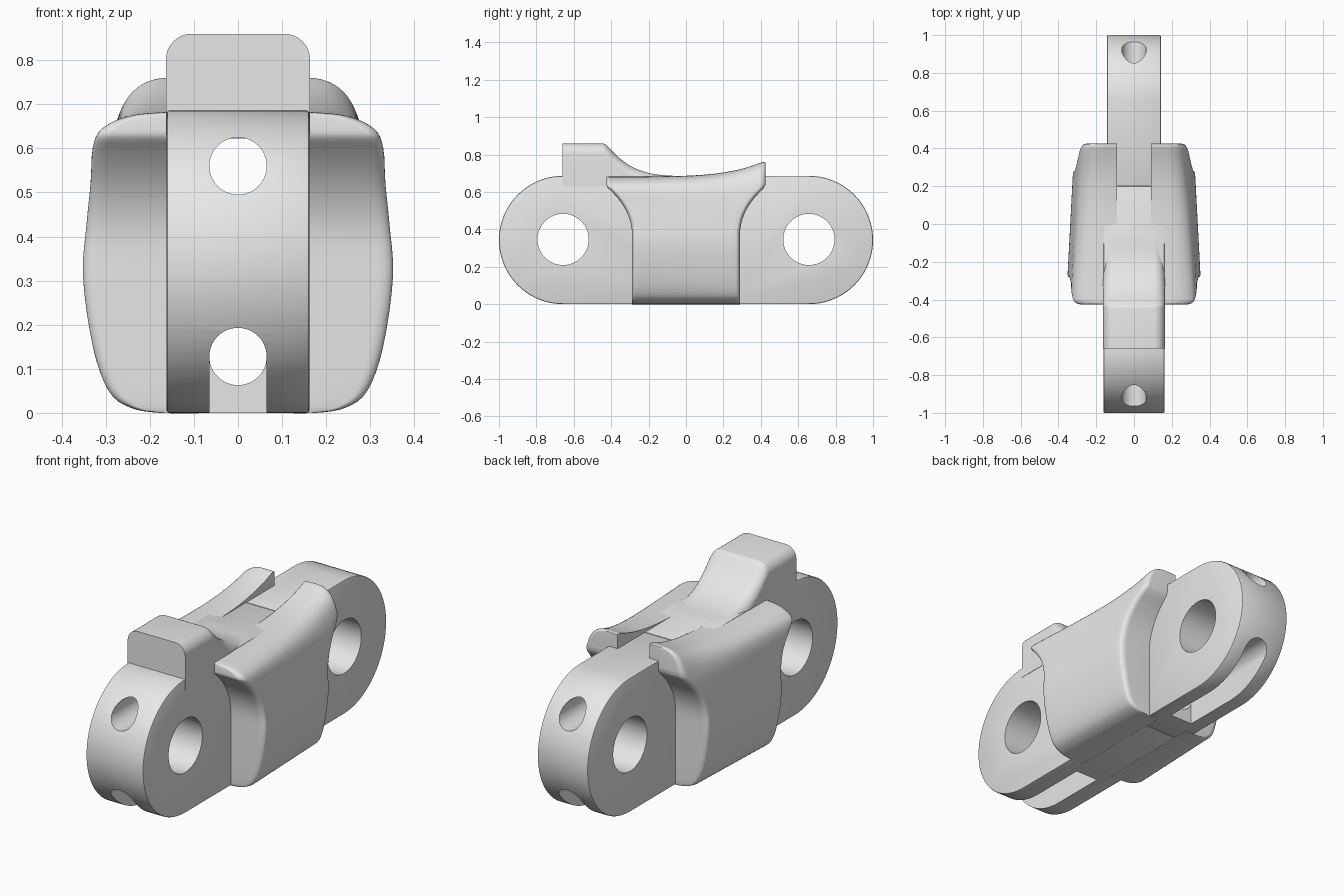
import bpy, bmesh, math
from math import sin, cos, pi

cube = bpy.data.objects.get("Cube")
if cube:
    bpy.data.objects.remove(cube)

steel = bpy.data.materials.new("plain grey")
steel.use_nodes = True
steel.diffuse_color = (0.8, 0.8, 0.8, 1)
steel.node_tree.nodes["Principled BSDF"].inputs["Base Color"].default_value = (0.8, 0.8, 0.8, 1)

R = 0.343          # end radius of the link
PIN_Y = 0.657      # pin bore distance from the middle


def make(name, bm):
    bmesh.ops.remove_doubles(bm, verts=bm.verts, dist=0.0002)
    bmesh.ops.recalc_face_normals(bm, faces=bm.faces)
    mesh = bpy.data.meshes.new(name)
    bm.to_mesh(mesh)
    bm.free()
    mesh.materials.append(steel)
    ob = bpy.data.objects.new(name, mesh)
    bpy.context.collection.objects.link(ob)
    return ob


def activate(ob):
    bpy.ops.object.select_all(action='DESELECT')
    ob.select_set(True)
    bpy.context.view_layer.objects.active = ob


def smooth(ob, angle=32):
    activate(ob)
    bpy.ops.object.shade_smooth_by_angle(angle=math.radians(angle))


def prism(name, outline, axis, lo, hi):
    """Extrude a closed outline along x (outline y,z) or along y (outline x,z)."""
    bm = bmesh.new()
    put = (lambda p, d: (d, *p)) if axis == 'x' else (lambda p, d: (p[0], d, p[1]))
    a, b = ([bm.verts.new(put(p, d)) for p in outline] for d in (lo, hi))
    bm.faces.new(a)
    bm.faces.new(b[::-1])
    n = len(outline)
    for i in range(n):
        bm.faces.new((a[i], b[i], b[(i + 1) % n], a[(i + 1) % n]))
    return make(name, bm)


def arc(cx, cz, r, a0, a1, n):
    return [(cx + r * cos(a0 + (a1 - a0) * i / n), cz + r * sin(a0 + (a1 - a0) * i / n))
            for i in range(n + 1)]


def circle(cx, cz, r, n=48):
    return arc(cx, cz, r, 0, 2 * pi, n)[:-1]


def spline(pts, n=4):
    """Catmull-Rom refinement of an open point list."""
    out = []
    for i in range(len(pts) - 1):
        p = [pts[max(0, min(len(pts) - 1, i + k))] for k in (-1, 0, 1, 2)]
        for s in range(n):
            t = s / n
            out.append(tuple(0.5 * (2 * b + (c - a) * t + (2 * a - 5 * b + 4 * c - d) * t * t
                                    + (3 * b - a - 3 * c + d) * t ** 3)
                             for a, b, c, d in zip(*p)))
    return out + [pts[-1]]


def loft(bm, rings):
    rows = [[bm.verts.new(p) for p in ring] for ring in rings]
    for a, b in zip(rows, rows[1:]):
        for i in range(len(a)):
            k = (i + 1) % len(a)
            bm.faces.new((a[i], a[k], b[k], b[i]))
    return rows


# Link body: a wider front half and a slightly narrower rear half
SPLIT = 0.2
halves = []
for name, side, width in (("front_link_half", -1, 0.162), ("rear_link_half", 1, 0.143)):
    outline = [(side * (PIN_Y + y), z) for y, z in arc(0, R, R, -pi / 2, pi / 2, 40)]
    outline += [(SPLIT, 2 * R), (SPLIT, 0)]
    ob = prism(name, outline, 'x', -width, width)
    activate(ob)
    mod = ob.modifiers.new("edge", 'BEVEL')
    mod.width, mod.segments, mod.limit_method = 0.007, 2, 'ANGLE'
    bpy.ops.object.modifier_apply(modifier=mod.name)
    halves.append(ob)

# Cutters: pin bores, two lengthwise passages and the open bottom slots
cutters = [prism("cut_passage", circle(0, z, 0.065), 'y', -1.2, 1.2) for z in (0.56, 0.128)]
for s in (-1, 1):
    cutters.append(prism("cut_bore", circle(s * PIN_Y, R + 0.003, 0.137, 64), 'x', -0.5, 0.5))
    slot = arc(0, 0.128, 0.065, 0, pi, 24) + [(-0.065, -0.1), (0.065, -0.1)]
    cutters.append(prism("cut_slot", slot, 'y', *sorted((s * 0.36, s * 1.2))))
for ob in halves:
    activate(ob)
    for c in cutters:
        mod = ob.modifiers.new("cut", 'BOOLEAN')
        mod.operation, mod.solver, mod.object = 'DIFFERENCE', 'EXACT', c
        bpy.ops.object.modifier_apply(modifier=mod.name)
    smooth(ob)
for c in cutters:
    bpy.data.objects.remove(c)

# Drive tooth with a curved ramp down to the body
tops = [(-0.66, 0.86), (-0.45, 0.86)] + spline(
    [(-0.45, 0.86), (-0.425, 0.85), (-0.36, 0.785), (-0.28, 0.73),
     (-0.18, 0.697), (-0.08, 0.687), (0.02, 0.68)], 5)[1:]
bm = bmesh.new()
rings = []
for y, z in tops:
    r, w = 0.058, 0.1635
    sec = arc(w - r, z - r, r, 0, pi / 2, 8) + arc(r - w, z - r, r, pi / 2, pi, 8)
    rings.append([(x, y, h) for x, h in sec + [(-w, 0.63), (w, 0.63)]])
rows = loft(bm, rings)
for end in (rows[0], rows[-1]):
    bm.faces.new(end)
smooth(make("drive_tooth", bm))

# Side wings: flared towards the top, blended from front section to rear section
INNER = 0.09
front = spline([(0.09, 0), (0.18, 0), (0.25, 0.012), (0.30, 0.05), (0.337, 0.15), (0.36, 0.31),
                (0.351, 0.43), (0.34, 0.52), (0.333, 0.60), (0.31, 0.645), (0.25, 0.673),
                (0.17, 0.682), (0.09, 0.682)])
rear = spline([(0.09, 0), (0.16, 0), (0.22, 0.012), (0.265, 0.05), (0.295, 0.15), (0.315, 0.31),
               (0.308, 0.43), (0.30, 0.52), (0.285, 0.62), (0.262, 0.70), (0.23, 0.745),
               (0.18, 0.766), (0.09, 0.766)])


def half_length(z):
    u = max(0, min(1, (z - 0.36) / 0.27))
    return 0.288 + 0.137 * u ** 2.2


ROUND = 0.03
# rows bunch up at both ends to round the wing edges
ends = [ROUND * (1 - cos(k * pi / 12)) for k in range(7)]
steps = [-0.425 + e for e in ends] + [-0.395 + 0.79 * k / 20 for k in range(1, 20)]
steps += [0.425 - e for e in reversed(ends)]
for name, side in (("left_wing", 1), ("right_wing", -1)):
    bm = bmesh.new()
    rings = []
    for y0 in steps:
        s = y0 / 0.85 + 0.5
        w = s ** 4.5
        near = max(0, 1 - (0.425 - abs(y0)) / ROUND)
        inset = ROUND * (1 - math.sqrt(1 - min(1, near) ** 2))
        outer, inner = [], []
        for (xa, za), (xb, zb) in zip(front, rear):
            z = za + (zb - za) * w
            y = y0 * half_length(z) / 0.425
            x = xa + (xb - xa) * (y / 0.85 + 0.5)
            x = INNER + (x - INNER) * (1 - inset / 0.22)
            z -= 0.4 * inset * (z / 0.77) ** 8
            outer.append((side * x, y, z))
            inner.append((side * INNER, y, z))
        rings.append(outer + inner[-2:0:-1])
    rows = loft(bm, rings)
    n = len(front)
    for row in (rows[0], rows[-1]):
        back = [row[0]] + row[:n - 1:-1] + [row[n - 1]]
        for j in range(n - 1):
            quad = list(dict.fromkeys((row[j], row[j + 1], back[j + 1], back[j])))
            if len(quad) > 2:
                bm.faces.new(quad)
    smooth(make(name, bm), 40)
